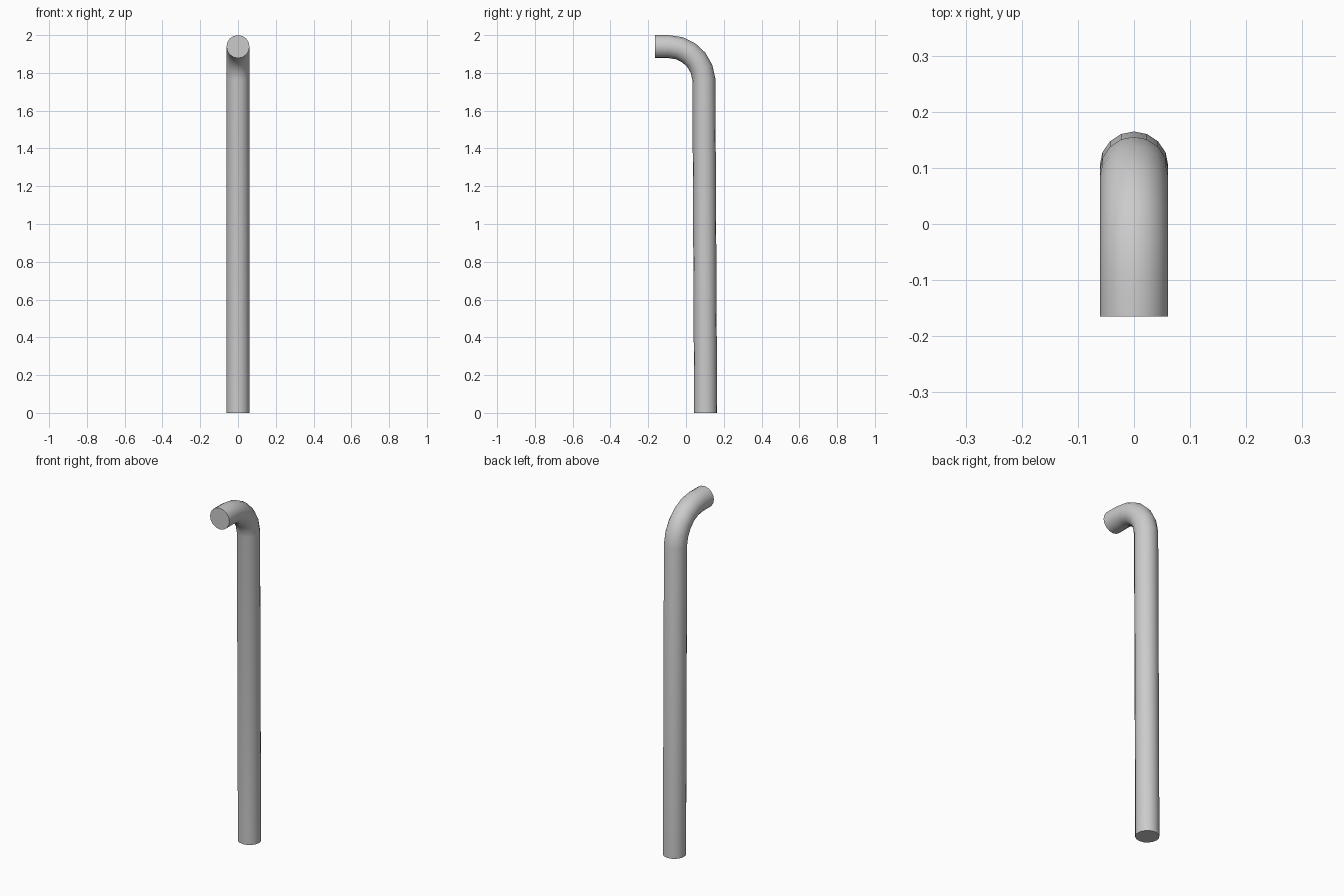
import bpy, bmesh
from math import sin, cos, pi, radians
from mathutils import Vector

if "Cube" in bpy.data.objects:
    bpy.data.objects.remove(bpy.data.objects["Cube"])

SIDES, R = 16, 0.061
BEND_R, CY, CZ, STEPS = 0.186, -0.091, 1.753, 5

# centre line: (y, z, tilt) up the slightly leaning post, round the bend, out to the front
path = [(0.104, 0.0, 0.0)]
for i in range(STEPS + 1):
    a = radians(4 + 86 * i / STEPS)
    path.append((CY + BEND_R * cos(a), CZ + BEND_R * sin(a), a))
path.append((-0.165, CZ + BEND_R, pi / 2))

# sweep a round section along the centre line
bm = bmesh.new()
rings = []
for y, z, a in path:
    out = Vector((0, cos(a), sin(a)))
    rings.append([bm.verts.new(Vector((0, y, z))
                  + Vector((R * sin(2 * pi * k / SIDES), 0, 0))
                  + out * R * cos(2 * pi * k / SIDES)) for k in range(SIDES)])
for lo, hi in zip(rings, rings[1:]):
    for k in range(SIDES):
        n = (k + 1) % SIDES
        bm.faces.new((lo[k], lo[n], hi[n], hi[k]))
# flat end caps
bm.faces.new(rings[0])
bm.faces.new(rings[-1])
bmesh.ops.recalc_face_normals(bm, faces=bm.faces)

mesh = bpy.data.meshes.new("bent_pipe")
bm.to_mesh(mesh)
bm.free()
pipe = bpy.data.objects.new("bent_pipe", mesh)
bpy.context.collection.objects.link(pipe)

# smooth sides, crisp ends
bpy.context.view_layer.objects.active = pipe
pipe.select_set(True)
bpy.ops.object.shade_smooth_by_angle(angle=radians(40))
